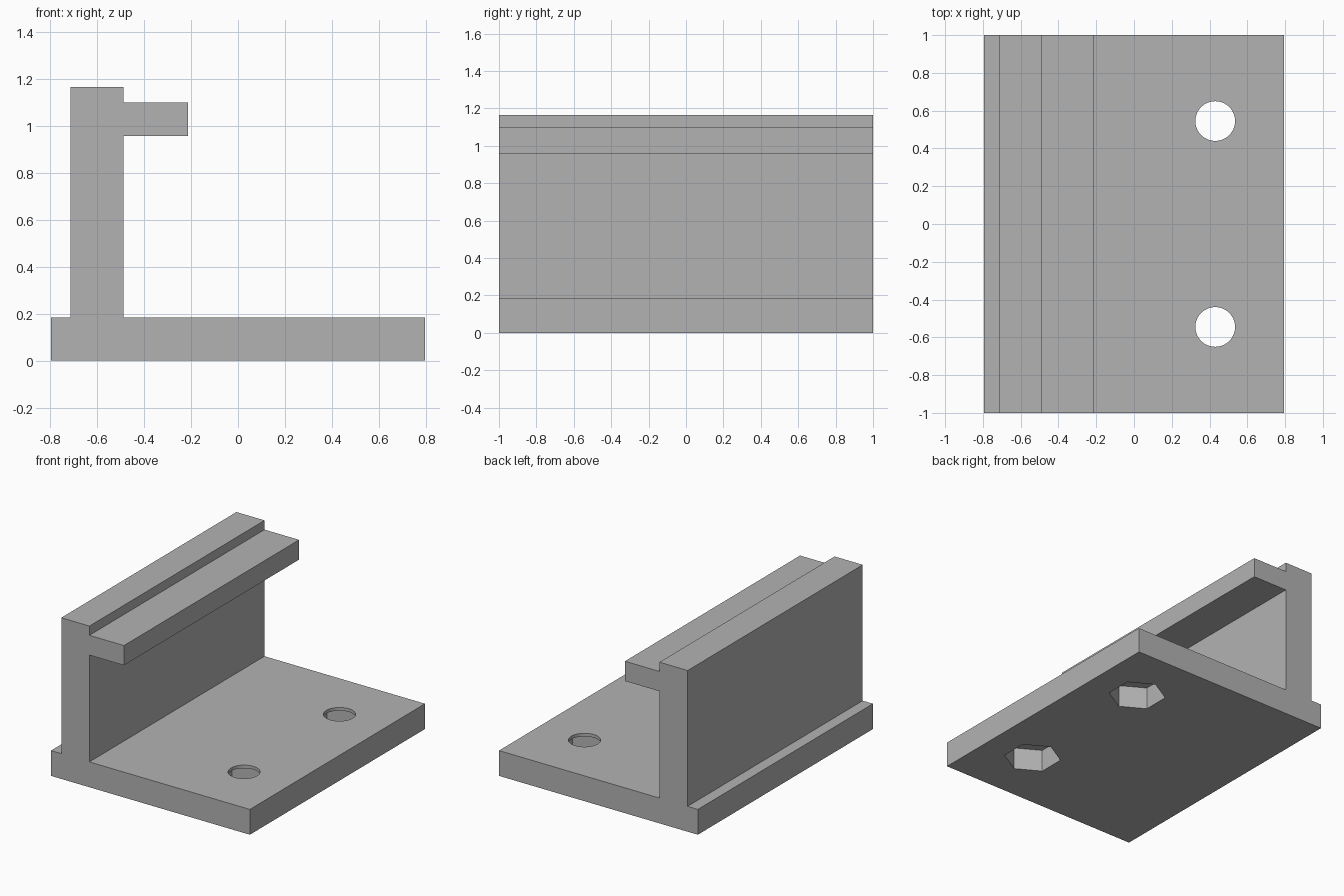
import bpy
import bmesh
import math

cube = bpy.data.objects.get("Cube")
if cube:
    bpy.data.objects.remove(cube)

grey = bpy.data.materials.new("grey")
grey.use_nodes = True
colour = (0.45, 0.45, 0.45, 1)
grey.diffuse_color = colour
grey.node_tree.nodes["Principled BSDF"].inputs["Base Color"].default_value = colour


def prism(name, profile, depth):
    """Extrude an x-z profile along y, centred on y = 0."""
    bm = bmesh.new()
    face = bm.faces.new([bm.verts.new((x, -depth / 2, z)) for x, z in profile])
    out = bmesh.ops.extrude_face_region(bm, geom=[face])
    moved = [v for v in out["geom"] if isinstance(v, bmesh.types.BMVert)]
    bmesh.ops.translate(bm, vec=(0, depth, 0), verts=moved)
    bmesh.ops.recalc_face_normals(bm, faces=bm.faces)
    mesh = bpy.data.meshes.new(name)
    bm.to_mesh(mesh)
    bm.free()
    obj = bpy.data.objects.new(name, mesh)
    bpy.context.collection.objects.link(obj)
    obj.data.materials.append(grey)
    return obj


def cut(target, name, sides, radius, x, y, low, high):
    """Subtract a vertical prism with a corner pointing along y."""
    bpy.ops.mesh.primitive_cylinder_add(
        vertices=sides, radius=radius, depth=high - low,
        location=(x, y, (low + high) / 2))
    cutter = bpy.context.object
    cutter.name = name
    cutter.data.materials.append(grey)
    cutter.hide_render = True
    mod = target.modifiers.new(name, 'BOOLEAN')
    mod.operation = 'DIFFERENCE'
    mod.solver = 'EXACT'
    mod.object = cutter
    bpy.context.view_layer.objects.active = target
    bpy.ops.object.modifier_apply(modifier=name)
    bpy.data.objects.remove(cutter)


# Base plate, upright wall and overhanging lip as one profile
base, half = 0.183, 0.795
back, front, tip = -0.713, -0.488, -0.212
top, lip_top, lip_low = 1.165, 1.098, 0.955
bracket = prism("bracket", [
    (-half, 0), (half, 0), (half, base), (front, base),
    (front, lip_low), (tip, lip_low), (tip, lip_top), (front, lip_top),
    (front, top), (back, top), (back, base), (-half, base)], 2)

# Round bolt holes with hexagonal nut pockets underneath
for y in (-0.545, 0.545):
    cut(bracket, "bolt_hole", 64, 0.105, 0.43, y, -0.1, 0.4)
    cut(bracket, "nut_pocket", 6, 0.19, 0.43, y, -0.1, 0.16)

# Smooth hole walls, crisp edges
bpy.ops.object.select_all(action='DESELECT')
bracket.select_set(True)
bpy.context.view_layer.objects.active = bracket
bpy.ops.object.shade_smooth_by_angle(angle=math.radians(30))
